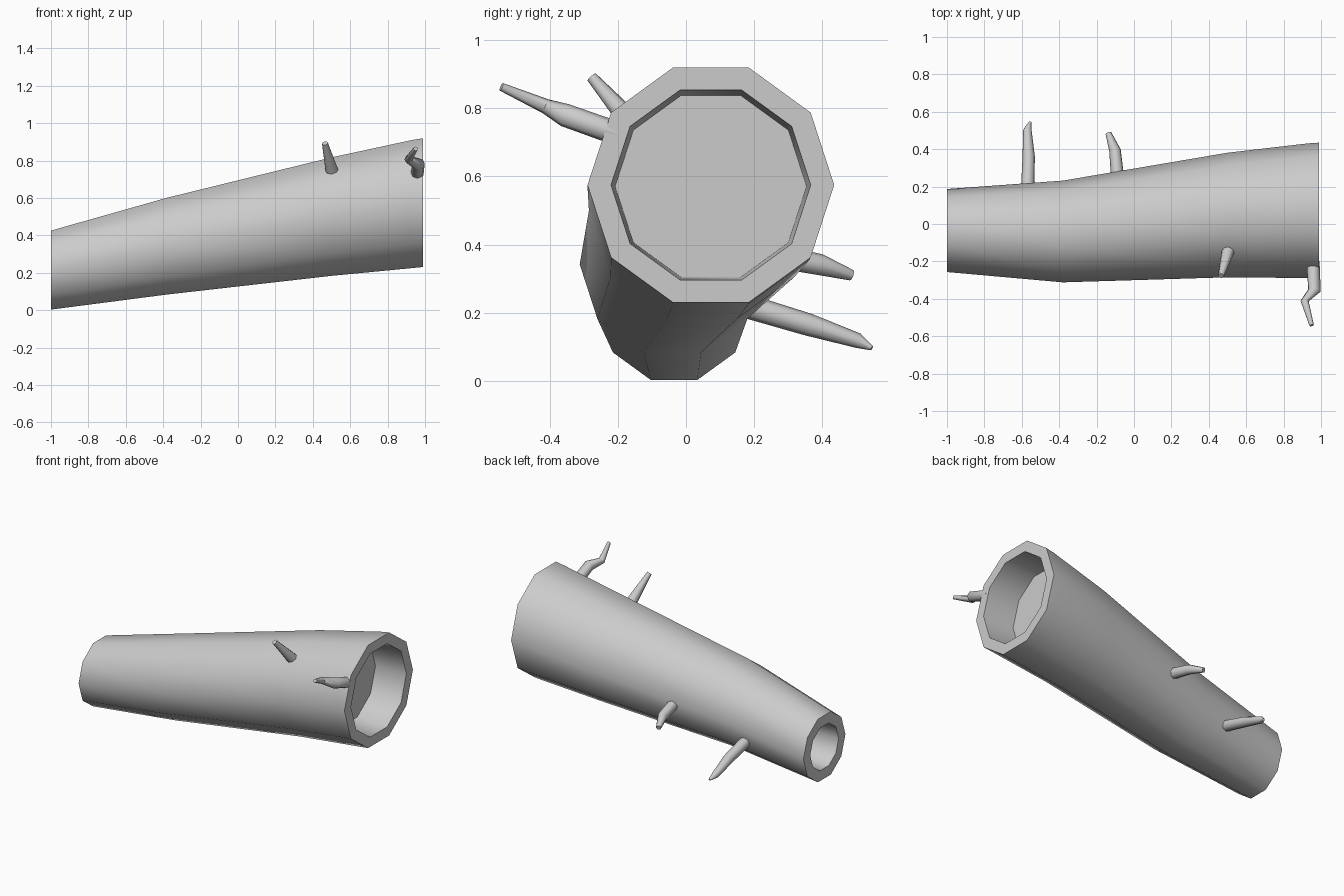
import bpy, bmesh, math
from mathutils import Vector

if "Cube" in bpy.data.objects:
    bpy.data.objects.remove(bpy.data.objects["Cube"])


def make_tube(name, rings):
    """Skin a list of vertex-coordinate rings, cap both ends, smooth soft edges."""
    bm = bmesh.new()
    loops = [[bm.verts.new(p) for p in ring] for ring in rings]
    n = len(loops[0])
    for a, b in zip(loops, loops[1:]):
        for i in range(n):
            j = (i + 1) % n
            bm.faces.new((a[i], a[j], b[j], b[i]))
    bm.faces.new(loops[0][::-1])
    bm.faces.new(loops[-1])
    bmesh.ops.recalc_face_normals(bm, faces=bm.faces)
    mesh = bpy.data.meshes.new(name)
    bm.to_mesh(mesh)
    bm.free()
    mesh.shade_smooth()
    mesh.set_sharp_from_angle(angle=math.radians(50))
    obj = bpy.data.objects.new(name, mesh)
    bpy.context.collection.objects.link(obj)
    return obj


def log_ring(x, y, z, r):
    """Upright ten-sided ring across the log."""
    return [(x, y + r * math.cos(math.tau * i / 10), z + r * math.sin(math.tau * i / 10))
            for i in range(10)]


def make_branch(name, path, sides=8):
    """Tapered twig along (x, y, z, radius) points."""
    pts = [Vector(p[:3]) for p in path]
    rings = []
    for k, p in enumerate(pts):
        d = (pts[min(k + 1, len(pts) - 1)] - pts[max(k - 1, 0)]).normalized()
        u = d.cross(Vector((1, 0, 0))).normalized()
        v = d.cross(u)
        r = path[k][3]
        rings.append([p + r * (u * math.cos(math.tau * i / sides) + v * math.sin(math.tau * i / sides))
                      for i in range(sides)])
    return make_tube(name, rings)


# Log: inner left recess, rim, outer bark, rim, inner right recess
make_tube("hollow_log", [log_ring(*s) for s in (
    (-0.78, -0.035, 0.216, 0.14),
    (-1.00, -0.035, 0.214, 0.15),
    (-1.00, -0.035, 0.214, 0.222),
    (-0.38, -0.040, 0.342, 0.272),
    (0.50, 0.048, 0.500, 0.333),
    (0.93, 0.071, 0.567, 0.360),
    (0.99, 0.073, 0.575, 0.362),
    (0.99, 0.073, 0.575, 0.293),
    (0.77, 0.073, 0.571, 0.281),
)])

# Broken branches
make_branch("front_end_branch", [
    (0.957, -0.20, 0.725, 0.035), (0.965, -0.355, 0.780, 0.034),
    (0.912, -0.412, 0.806, 0.022), (0.950, -0.542, 0.863, 0.012)])
make_branch("front_top_branch", [
    (0.505, -0.14, 0.735, 0.036), (0.465, -0.277, 0.892, 0.016)])
make_branch("back_long_branch", [
    (-0.57, 0.15, 0.228, 0.036), (-0.563, 0.36, 0.165, 0.033),
    (-0.570, 0.505, 0.118, 0.022), (-0.555, 0.545, 0.096, 0.007)])
make_branch("back_short_branch", [
    (-0.085, 0.22, 0.375, 0.036), (-0.102, 0.395, 0.341, 0.031),
    (-0.137, 0.486, 0.310, 0.016)])
